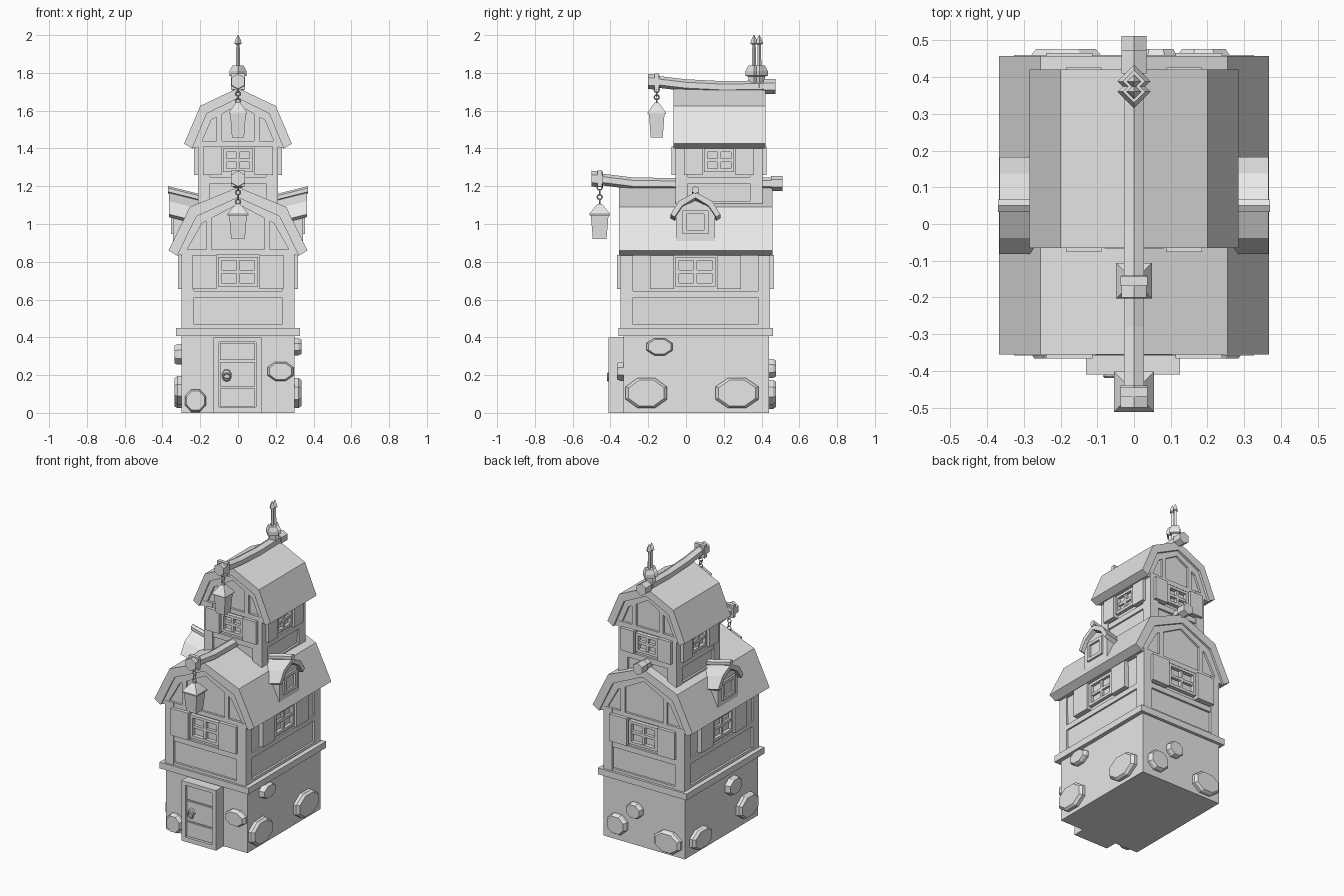
import bpy, bmesh, math
from mathutils import Matrix, Vector

cube = bpy.data.objects.get("Cube")
if cube:
    bpy.data.objects.remove(cube)

grey = bpy.data.materials.new("plain_grey")
grey.use_nodes = True
grey.diffuse_color = (0.8, 0.8, 0.8, 1)
grey.node_tree.nodes["Principled BSDF"].inputs["Base Color"].default_value = (0.8, 0.8, 0.8, 1)

I = Matrix.Identity(4)


def move(x, y, z=0):
    return Matrix.Translation((x, y, z))


def turn(deg, axis="Z"):
    return Matrix.Rotation(math.radians(deg), 4, axis)


def finish(name, bm, m=I):
    bm.transform(m)
    bmesh.ops.recalc_face_normals(bm, faces=bm.faces)
    mesh = bpy.data.meshes.new(name)
    bm.to_mesh(mesh)
    bm.free()
    mesh.materials.append(grey)
    obj = bpy.data.objects.new(name, mesh)
    bpy.context.collection.objects.link(obj)
    return obj


def boxes(name, specs, m=I):
    """Boxes given as x0, x1, y0, y1, z0, z1, joined in one part."""
    bm = bmesh.new()
    for x0, x1, y0, y1, z0, z1 in specs:
        mid = move((x0 + x1) / 2, (y0 + y1) / 2, (z0 + z1) / 2)
        size = Matrix.Diagonal((x1 - x0, y1 - y0, z1 - z0, 1))
        bmesh.ops.create_cube(bm, size=1, matrix=mid @ size)
    return finish(name, bm, m)


def loft(name, rings, m=I):
    """Skin between closed rings of points, capped at both ends."""
    bm = bmesh.new()
    loops = [[bm.verts.new(p) for p in ring] for ring in rings]
    n = len(loops[0])
    for a, b in zip(loops, loops[1:]):
        for i in range(n):
            j = (i + 1) % n
            bm.faces.new((a[i], a[j], b[j], b[i]))
    bm.faces.new(loops[0])
    bm.faces.new(loops[-1])
    return finish(name, bm, m)


def prism(name, pts, y0, y1, m=I):
    return loft(name, [[(x, y, z) for x, z in pts] for y in (y0, y1)], m)


def mirrored(half):
    """Half profile from the right side to the middle, completed on the left."""
    return half + [(-x, z) for x, z in reversed(half) if x > 0]


def shell(name, outer, inner, y0, y1, m=I):
    return prism(name, mirrored(outer) + mirrored(inner)[::-1], y0, y1, m)


def hexbeam(name, path, r, m=I):
    """Six-sided beam along y through (y, z) points."""
    ring = [(r * math.sin(math.tau * k / 6), r * math.cos(math.tau * k / 6)) for k in range(6)]
    return loft(name, [[(x, y, z + h) for x, h in ring] for y, z in path], m)


def stack(name, levels, sides, m=I, spin=0.0):
    """Turned part from (radius, height) levels."""
    ang = [math.tau * (k + spin) / sides for k in range(sides)]
    return loft(name, [[(r * math.cos(a), r * math.sin(a), z) for a in ang] for r, z in levels], m)


# Stone ground floor, belt and door
boxes("ground_floor", [(-0.3, 0.3, -0.33, 0.44, 0, 0.41)])
boxes("floor_belt", [(-0.327, 0.327, -0.358, 0.46, 0.408, 0.45)])
boxes("door_frame", [(-0.13, -0.1, -0.41, -0.32, 0, 0.4), (0.095, 0.125, -0.41, -0.32, 0, 0.4),
                     (-0.1, 0.095, -0.41, -0.32, 0.375, 0.4), (-0.1, 0.095, -0.41, -0.32, 0, 0.03)])
boxes("door", [(-0.1, 0.095, -0.39, -0.32, 0.03, 0.375)])
boxes("door_planks", [(-0.095, 0.09, -0.4, -0.38, a, b) for a, b in ((0.035, 0.13), (0.14, 0.27), (0.28, 0.37))])
stack("knocker_plate", [(0.028, 0), (0.022, 0.012)], 6, move(-0.06, -0.398, 0.205) @ turn(90, "X"))
bpy.ops.mesh.primitive_torus_add(major_segments=8, minor_segments=4, major_radius=0.02, minor_radius=0.005,
                                 location=(-0.06, -0.414, 0.19), rotation=(math.pi / 2, 0, 0))
ring = bpy.context.object
ring.name = "knocker_ring"
ring.data.materials.append(grey)


# Rough stones on each wall: angle, wall distance, then centre and size
def stones(side, angle, dist, cy, items):
    for k, (u, v, w, h) in enumerate(items):
        m = move(0, cy) @ turn(angle) @ move(u, -dist, v) @ Matrix.Diagonal((w / 2, 1, h / 2, 1)) @ turn(90, "X")
        stack(f"{side}_stone_{k + 1}", [(1.08, -0.01), (1.08, 0.02), (0.92, 0.036)], 8, m, 0.5)


stones("front", 0, 0.33, 0, [(0.225, 0.22, 0.14, 0.1), (-0.225, 0.065, 0.11, 0.12)])
stones("left", 90, 0.3, 0, [(-0.21, 0.105, 0.22, 0.16), (0.27, 0.105, 0.23, 0.16), (-0.14, 0.35, 0.14, 0.09)])
stones("back", 180, 0.44, 0, [(-0.19, 0.11, 0.14, 0.13), (-0.06, 0.235, 0.11, 0.1), (0.185, 0.09, 0.19, 0.14)])
stones("right", -90, 0.3, 0, [(-0.29, 0.09, 0.2, 0.13), (0.2, 0.12, 0.2, 0.15), (0.05, 0.31, 0.14, 0.11)])


# Timbered wall with window and shutters, local -y pointing outward
def facade(name, m, w, z0, sill, top, win, shut, gable):
    t = 0.014
    beams = [(-w - t, w + t, -t, 0.02, sill - 0.045, sill - 0.01),
             (-w - t, w + t, -t, 0.02, top, top + 0.03),
             (-w - t, w + t, -t, 0.02, z0, z0 + 0.018)]
    for s in (-1, 1):
        a, b = sorted((s * (w - 0.05), s * (w + t)))
        beams.append((a, b, -t - 0.002, 0.02, z0, top + 0.03))
        if gable:
            a, b = sorted((s * gable[0], s * (gable[0] - 0.03)))
            beams.append((a, b, -t, 0.02, top, gable[1]))
    boxes(name + "_timbers", beams, m)
    lo, hi, f = sill + 0.015, top - 0.01, 0.018
    mid = (lo + hi) / 2
    boxes(name + "_window", [(-win, -win + f, -0.026, 0.02, lo, hi), (win - f, win, -0.026, 0.02, lo, hi),
                             (-win, win, -0.026, 0.02, lo, lo + f), (-win, win, -0.026, 0.02, hi - f, hi),
                             (-f / 2, f / 2, -0.02, 0.02, lo, hi), (-win, win, -0.02, 0.02, mid - f / 2, mid + f / 2)], m)
    boxes(name + "_shutters", [(win + 0.008, shut, -0.036, 0.01, sill, top),
                               (-shut, -win - 0.008, -0.036, 0.01, sill, top)], m)


# Gambrel house storey: body, roof, gable trim and four walls
def storey(name, cy, hx, hy, z0, sill, top, win, shut, gable, outer, inner, y0, y1):
    prism(name + "_walls", mirrored([(hx, z0), (hx + 0.008, top + 0.05)] + inner[1:]), cy - hy, cy + hy)
    shell(name + "_roof", outer, inner, y0, y1)
    trim = [(x * 0.86, z - 0.035) for x, z in inner]
    trim[0] = (inner[0][0] - 0.04, inner[0][1] + 0.01)
    shell(name + "_gable_trim", inner, trim, cy - hy - 0.014, cy + hy + 0.014)
    for side, angle in (("front", 0), ("left", 90), ("back", 180), ("right", -90)):
        across = angle in (0, 180)
        w, d = (hx, hy) if across else (hy, hx)
        m = move(0, cy) @ turn(angle) @ move(0, -d)
        facade(f"{name}_{side}", m, w, z0, sill, top, win, shut, gable if across else None)


storey("lower", 0.05, 0.282, 0.38, 0.45, 0.655, 0.835, 0.105, 0.24, (0.17, 1.06),
       [(0.368, 0.86), (0.255, 1.09), (0, 1.195)], [(0.322, 0.832), (0.22, 1.04), (0, 1.14)], -0.355, 0.457)
storey("upper", 0.175, 0.197, 0.215, 1.1, 1.26, 1.41, 0.08, 0.185, (0.115, 1.6),
       [(0.285, 1.425), (0.2, 1.625), (0, 1.72)], [(0.242, 1.4), (0.165, 1.585), (0, 1.665)], -0.065, 0.42)

# Ridge beams with hexagonal ends
hexbeam("lower_ridge_beam", [(-0.48, 1.24), (-0.28, 1.215), (0, 1.212), (0.49, 1.215)], 0.031)
hexbeam("lower_ridge_front_end", [(-0.5, 1.24), (-0.44, 1.236)], 0.042)
hexbeam("lower_ridge_back_end", [(0.45, 1.215), (0.512, 1.215)], 0.039)
hexbeam("upper_ridge_beam", [(-0.19, 1.757), (0, 1.735), (0.2, 1.725), (0.46, 1.73)], 0.031)
hexbeam("upper_ridge_front_end", [(-0.2, 1.755), (-0.14, 1.75)], 0.04)
hexbeam("upper_ridge_back_end", [(0.41, 1.728), (0.473, 1.728)], 0.039)


# Lanterns hanging on chains
def lantern(name, y, z, beam_z, s):
    m = move(0, y, z)
    q = math.sqrt(2)
    stack(name + "_body", [(0.037 * q * s, -0.13), (0.037 * q * s, -0.12), (0.047 * q * s, 0)], 4, m, 0.5)
    stack(name + "_cap", [(0.055 * q * s, -0.005), (0.055 * q * s, 0.003), (0.03 * q * s, 0.035),
                          (0.012 * q * s, 0.055)], 4, m, 0.5)
    boxes(name + "_strap", [(-0.037, 0.037, y - 0.012, y + 0.012, beam_z - 0.042, beam_z + 0.042)])
    low, high = z + 0.055, beam_z - 0.035
    n = 4
    for k in range(n):
        zz = low + (high - low) * (k + 0.5) / n
        bpy.ops.mesh.primitive_torus_add(major_segments=8, minor_segments=4, major_radius=0.013, minor_radius=0.004,
                                         location=(0, y, zz), rotation=(math.pi / 2, 0, k % 2 * math.pi / 2))
        link = bpy.context.object
        link.name = f"{name}_chain_{k + 1}"
        link.data.materials.append(grey)


lantern("lower_lantern", -0.457, 1.05, 1.24, 1.0)
lantern("upper_lantern", -0.155, 1.587, 1.754, 0.88)

# Dormers on both roof slopes
for side, angle in (("left", 90), ("right", -90)):
    m = move(0, 0.05) @ turn(angle)
    lean = Matrix.Identity(4)
    lean[2][1] = -0.25
    lean[2][3] = -0.25 * 0.36
    prism(f"{side}_dormer_walls", mirrored([(0.104, 0.9), (0.104, 1.05), (0.075, 1.09), (0, 1.125)]), -0.343, -0.15, m)
    shell(f"{side}_dormer_roof", [(0.132, 1.05), (0.088, 1.12), (0, 1.168)],
          [(0.11, 1.035), (0.07, 1.095), (0, 1.138)], -0.366, -0.12, m @ lean)
    hexbeam(f"{side}_dormer_ridge", [(-0.37, 1.178), (-0.12, 1.178)], 0.02, m @ lean)
    f = [(-0.068, -0.046), (0.046, 0.068)]
    boxes(f"{side}_dormer_window",
          [(a, b, -0.356, -0.33, 0.948, 1.072) for a, b in f] +
          [(-0.068, 0.068, -0.356, -0.33, a, b) for a, b in ((0.948, 0.968), (1.052, 1.072))], m)

# Twin spires on the back of the top ridge
for k, y in enumerate((0.36, 0.388)):
    m = move(0, y)
    stack(f"spire_base_{k + 1}", [(0.027, 1.72), (0.03, 1.78), (0.045, 1.785), (0.045, 1.81), (0.03, 1.838)], 4, m)
    stack(f"spire_{k + 1}", [(0.011, 1.83), (0.009, 1.95), (0.02, 1.955), (0.014, 1.975), (0.001, 2.0)], 4, m)
